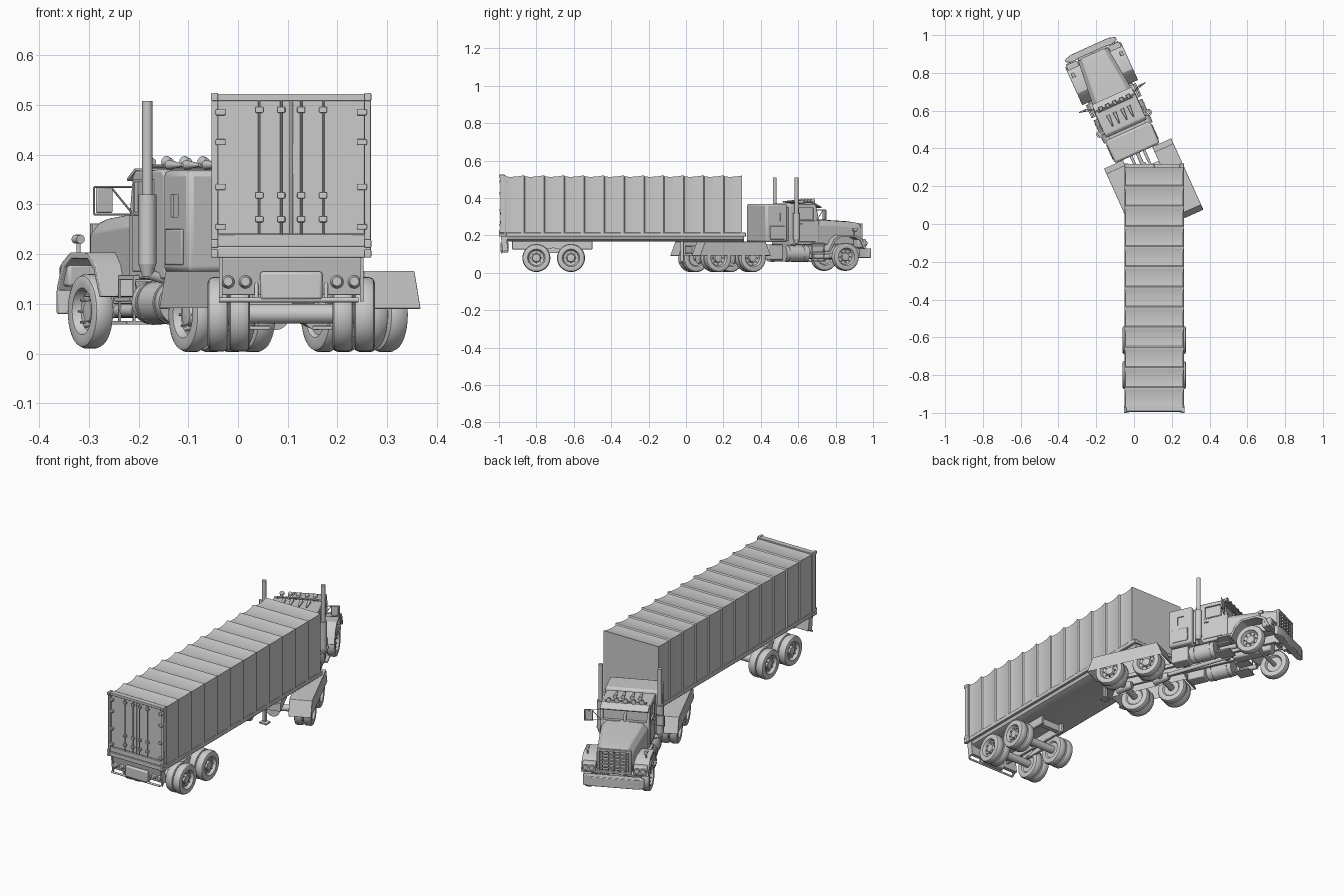
import bpy, bmesh, math
from mathutils import Matrix, Vector

# Each vehicle is built in its own frame (x sideways, y forward); the tractor is turned at the kingpin
TRAILER = Matrix.Translation((0.107, 0, 0))
TRACTOR = Matrix.Translation((0.19, -0.005, 0)) @ Matrix.Rotation(math.radians(24.3), 4, 'Z')


def finish(name, bm, M, bevel=0):
    bmesh.ops.recalc_face_normals(bm, faces=bm.faces)
    me = bpy.data.meshes.new(name)
    bm.to_mesh(me)
    bm.free()
    ob = bpy.data.objects.new(name, me)
    bpy.context.collection.objects.link(ob)
    ob.matrix_world = M
    if bevel:
        mod = ob.modifiers.new("bevel", 'BEVEL')
        mod.width, mod.segments, mod.limit_method = bevel, 2, 'ANGLE'
    return ob


def loft(bm, rings):
    loops = [[bm.verts.new(p) for p in r] for r in rings]
    n = len(loops[0])
    for a, b in zip(loops, loops[1:]):
        for i in range(n):
            bm.faces.new((a[i], a[(i + 1) % n], b[(i + 1) % n], b[i]))
    bm.faces.new(loops[0])
    bm.faces.new(loops[-1])


def lofted(name, rings, M, bevel=0):
    bm = bmesh.new()
    loft(bm, rings)
    return finish(name, bm, M, bevel)


def boxes(name, specs, M, bevel=0, mirror=False):
    bm = bmesh.new()
    for x0, x1, y0, y1, z0, z1 in specs:
        for a, b in ([(x0, x1), (-x1, -x0)] if mirror else [(x0, x1)]):
            loft(bm, [[(a, y0, z), (b, y0, z), (b, y1, z), (a, y1, z)] for z in (z0, z1)])
    return finish(name, bm, M, bevel)


def prism(name, prof, x0, x1, M, bevel=0, mirror=False):
    bm = bmesh.new()
    for s in ((1, -1) if mirror else (1,)):
        loft(bm, [[(s * x, y, z) for y, z in prof] for x in (x0, x1)])
    return finish(name, bm, M, bevel)


def rods(name, specs, M, mirror=False, seg=16):
    """Cylinders or cones: (start, end, radius[, end radius])."""
    bm = bmesh.new()
    for p, q, r, *r2 in specs:
        for s in ((1, -1) if mirror else (1,)):
            a, b = Vector((s * p[0], *p[1:])), Vector((s * q[0], *q[1:]))
            rot = (b - a).to_track_quat('Z', 'Y').to_matrix().to_4x4()
            bmesh.ops.create_cone(bm, cap_ends=True, segments=seg, radius1=r, radius2=r2[0] if r2 else r,
                                  depth=(b - a).length, matrix=Matrix.Translation((a + b) / 2) @ rot)
    return finish(name, bm, M)


def arch(name, outer, centre, k, x0, x1, M):
    c = Vector(centre)
    inner = [tuple(c + (Vector(p) - c) * k) for p in reversed(outer)]
    return prism(name, outer + inner, x0, x1, M, 0.002, True)


TYRE = [(0, -.012), (.040, -.012), (.046, -.019), (.064, -.021), (.071, -.018), (.075, -.010), (.075, .010),
        (.071, .018), (.064, .021), (.047, .019), (.044, .013), (.040, .004), (.024, .001), (.020, .012), (0, .014)]


def wheel(name, x, y, z, M, dish=1):
    """Revolved tyre and rim, plus a ring of wheel nuts."""
    s = 1 if x > 0 else -1
    bm = bmesh.new()
    seg = 36
    rings = [[(x + s * o * (dish if r < .045 else 1), y + max(r, 1e-4) * math.cos(t), z + max(r, 1e-4) * math.sin(t))
              for t in (2 * math.pi * i / seg for i in range(seg))] for r, o in TYRE]
    loft(bm, rings)
    for i in range(8):
        t = i * math.pi / 4
        bmesh.ops.create_cone(bm, cap_ends=True, segments=6, radius1=.003, radius2=.003, depth=.012, matrix=
                              Matrix.Translation((x + s * .006, y + .031 * math.cos(t), z + .031 * math.sin(t)))
                              @ Matrix.Rotation(math.pi / 2, 4, 'Y'))
    finish(name, bm, M)


# ---------------- trailer ----------------
N, Y0, Y1 = 12, -0.98, 0.30
rings = []
for i in range(N):
    for t, d in ((0, .007), (.07, .007), (.12, .002), (.3, 0), (.5, 0), (.75, .002), (.93, .005)):
        y = Y0 + (Y1 - Y0) * (i + t) / N
        rings.append([(-.151 - d, y, .212), (.151 + d, y, .212), (.151 + d, y, .513 + d), (-.151 - d, y, .513 + d)])
rings.append([(p[0], Y1, p[2]) for p in rings[0]])
lofted("corrugated_trailer_body", rings, TRAILER)
boxes("trailer_rear_frame", [(-.16, -.147, -.992, -.965, .2, .522), (.147, .16, -.992, -.965, .2, .522),
      (-.16, .16, -.992, -.965, .508, .522), (-.16, .16, -.995, -.96, .193, .215),
      (-.152, .152, -.990, -.96, .215, .24)], TRAILER, .002)
boxes("trailer_corner_blocks", [(.147, .161, -1, -.97, z, z + .016) for z in (.508, .213, .193)], TRAILER, .002, True)
boxes("rear_doors", [(.002, .147, -.984, -.97, .24, .508)], TRAILER, .002, True)
rods("door_lock_rods", [((x, -.989, .238), (x, -.989, .51), .0025) for x in (.02, .064)], TRAILER, True, 8)
boxes("rod_brackets", [(x - .008, x + .008, -.995, -.982, z - .006, z + .006)
      for x in (.02, .064) for z in (.27, .318, .49)], TRAILER, .002, True)
boxes("door_hinges", [(.132, .152, -.997, -.98, z - .006, z + .006) for z in (.255, .335, .425, .485)],
      TRAILER, .002, True)
boxes("trailer_floor_rails", [(.135, .157, -.98, .32, .193, .214), (.0, .14, -.98, .318, .196, .212)],
      TRAILER, .002, True)
lofted("trailer_belly", [[(-.145, y, .197), (-.138, y, .178), (-.11, y, .167), (.11, y, .167), (.138, y, .178),
       (.145, y, .197)] for y in (-.975, .31)], TRAILER)
# Rear lamp panel and underride guard
prism("rear_lamp_panel", [(-.985, .193), (-.96, .193), (-.95, .118), (-.97, .118)], -.145, .145, TRAILER, .002)
rods("tail_lamps", [((x, -.97, .145), (x, -.987, .145), .015, .009) for x in (.092, .127)], TRAILER, True, 20)
boxes("plate_box", [(-.063, .063, -.992, -.95, .108, .165)], TRAILER, .006)
rods("underride_guard", [((-.145, -.985, .108), (.135, -.985, .108), .005), ((.07, -.985, .108), (.07, -.96, .17), .004),
     ((-.07, -.985, .108), (-.07, -.96, .17), .004)], TRAILER)
prism("rear_side_brackets", [(-.99, .195), (-.955, .195), (-.965, .12), (-.98, .105)], .138, .145, TRAILER, 0, True)
# Trailer running gear
boxes("bogie_frame", [(.055, .07, -.93, -.5, .125, .17)], TRAILER, .003, True)
boxes("bogie_crossmembers", [(-.065, .065, y - .012, y + .012, .13, .165) for y in (-.9, -.71, -.53)], TRAILER)
prism("trailer_leaf_springs", [(-.80, .105), (-.615, .105), (-.66, .125), (-.71, .135), (-.76, .125)],
      .078, .092, TRAILER, 0, True)
rods("trailer_axles", [((-.155, y, .08), (.155, y, .08), .02) for y in (-.80, -.615)], TRAILER)
for n, y in (("rear", -.80), ("front", -.615)):
    for side, s in (("left", -1), ("right", 1)):
        wheel(f"trailer_{n}_{side}_outer_wheel", s * .147, y, .079, TRAILER)
        wheel(f"trailer_{n}_{side}_inner_wheel", s * .104, y, .079, TRAILER)
# Parking legs behind the tractor
boxes("parking_legs", [(.055, .07, -.03, -.012, .06, .17), (.042, .083, -.04, -.002, .048, .056)], TRAILER, .002, True)

# ---------------- tractor chassis ----------------
M = TRACTOR
boxes("tractor_frame_rails", [(.03, .045, .02, 1.0, .1, .145)], M, .002, True)
boxes("tractor_crossmembers", [(-.035, .035, y, y + .02, .105, .14) for y in (.02, .2, .44, .66, .95)], M)
rods("fifth_wheel", [((0, .2, .148), (0, .2, .166), .075)], M, False, 32)
rods("tractor_axles", [((-.17, y, .079), (.17, y, .079), .016) for y in (.115, .318)]
     + [((-.14, .877, .083), (.14, .877, .083), .011)], M)
for n, y in (("rear", .115), ("middle", .318)):
    rods(n + "_differential", [((0, y - .04, .079), (0, y + .04, .079), .032, .018)], M)
    for side, s in (("left", -1), ("right", 1)):
        wheel(f"tractor_{n}_{side}_outer_wheel", s * .168, y, .078, M)
        wheel(f"tractor_{n}_{side}_inner_wheel", s * .124, y, .078, M)
wheel("steer_wheel_left", -.138, .877, .085, M, .6)
wheel("steer_wheel_right", .138, .877, .085, M, .6)
rods("drive_shaft", [((0, .3, .085), (0, .75, .11), .01)], M)
boxes("engine_sump", [(-.03, .03, .72, .93, .075, .15)], M, .01)
arch("rear_mudguards", [(0, .09), (.03, .166), (.385, .166), (.416, .09)], (.208, .09), .965, .085, .195, M)
rods("fuel_tanks", [((.098, .535, .102), (.098, .67, .102), .043)], M, True, 28)
rods("tank_straps", [((.098, y, .102), (.098, y + .008, .102), .045) for y in (.555, .64)], M, True, 28)
boxes("battery_boxes", [(.06, .125, .43, .52, .07, .15)], M, .005, True)
boxes("cab_steps", [(.07, .145, .685, .76, .058, .066), (.07, .138, .685, .76, .105, .113), (.07, .13, .685, .76, .148, .158),
      (.125, .13, .685, .69, .06, .155), (.125, .13, .755, .76, .06, .155)], M, .001, True)
rods("air_tanks", [((.115, .70, .086), (.115, .79, .086), .013)], M, True)

# ---------------- cab and sleeper ----------------
sleeper = boxes("sleeper", [(-.13, .13, .416, .545, .163, .368)], M, .012)
cab = prism("cab", [(.56, .15), (.56, .358), (.575, .37), (.705, .368), (.718, .358), (.735, .275), (.735, .15)],
            -.118, .118, M, .005)
cut = boxes("window_cutter", [(.113, .13, .615, .70, .285, .345), (.125, .14, .468, .5, .275, .32),
            (.006, .105, .716, .76, .288, .345)], M, 0, True)
cut.hide_render = True
cut.hide_set(True)
for ob in (cab, sleeper):
    mod = ob.modifiers.new("windows", 'BOOLEAN')
    mod.object, mod.operation, mod.solver = cut, 'DIFFERENCE', 'EXACT'
boxes("door_panels", [(.116, .121, .605, .712, .165, .278)], M, .003, True)
boxes("sleeper_locker_doors", [(.128, .134, .44, .525, .178, .25)], M, .003, True)
boxes("door_handles", [(.12, .127, .612, .634, .255, .262)], M, .001, True)
boxes("cab_sleeper_joint", [(-.105, .105, .54, .565, .17, .35)], M)
prism("sun_visor", [(.705, .368), (.712, .372), (.75, .352), (.748, .347)], -.115, .115, M)
boxes("window_trim", [(.117, .121, .611, .615, .28, .35), (.117, .121, .70, .704, .28, .35),
      (.117, .121, .611, .704, .345, .35), (.117, .121, .611, .704, .28, .285)], M, 0, True)
# Roof lamps, horns and lamp bar
rods("roof_lamps", [((x, .70, .385), (x, .722, .385), .007, .012) for x in (-.08, -.04, 0, .04, .08)], M)
rods("roof_lamp_bar", [((-.1, .70, .376), (.1, .70, .376), .004)] +
     [((s * .095, .70, .365), (s * .095, .70, .378), .004) for s in (-1, 1)], M, False, 10)
rods("air_horns", [((x, .60, .379), (x, .665, .379), .003, .010) for x in (.022, .06)], M, True)
# Exhaust stacks with mufflers and elbows
rods("exhaust_stacks", [((.142, .59, .31), (.142, .59, .508), .0105), ((.142, .59, .18), (.142, .59, .32), .018),
     ((.142, .59, .155), (.142, .59, .18), .010, .018), ((.142, .59, .16), (.05, .59, .135), .010)], M, True, 24)
# Mirrors
boxes("mirrors", [(.152, .188, .735, .743, .283, .333)], M, .003, True)
rods("mirror_arms", [((.115, .72, .335), (.192, .74, .335), .002), ((.115, .72, .28), (.192, .74, .28), .002),
     ((.192, .74, .28), (.192, .74, .335), .002), ((.115, .72, .28), (.155, .74, .335), .002)], M, True, 8)

# ---------------- hood and front ----------------
lofted("hood", [[(-w, y, .15), (w, y, .15), (w, y, zt - .03), (w - .022, y, zt - .004), (0, y, zt),
       (-w + .022, y, zt - .004), (-w, y, zt - .03)] for y, w, zt in
       ((.73, .112, .288), (.80, .106, .284), (.95, .09, .275), (.995, .086, .268))], M, .004)
boxes("grille_surround", [(.070, .082, .99, 1.006, .14, .26), (0, .082, .99, 1.006, .25, .262),
      (0, .082, .99, 1.006, .138, .15)], M, .002, True)
boxes("grille_bars", [(-.07, .07, .99, 1.003, z, z + .004) for z in (.165, .182, .199, .216, .233)]
      + [(x - .002, x + .002, .99, 1.004, .15, .25) for x in (-.056, -.028, 0, .028, .056)], M)
arch("front_fenders", [(.768, .115), (.800, .178), (.835, .203), (.925, .203), (.965, .183), (.99, .13)],
     (.88, .1), .88, .08, .162, M)
boxes("headlamp_pods", [(.09, .155, .945, .995, .135, .18)], M, .006, True)
rods("headlamps", [((x, .985, .158), (x, 1.002, .158), .014, .012) for x in (.108, .138)], M, True, 20)
rods("fender_marker_lamps", [((.14, .93, .2), (.14, .93, .222), .004), ((.14, .92, .23), (.14, .945, .23), .009)], M, True)
lofted("front_bumper", [[(-.148, 1.012, z), (-.125, 1.0, z), (.125, 1.0, z), (.148, 1.012, z), (.146, 1.026, z),
       (.11, 1.037, z), (-.11, 1.037, z), (-.146, 1.026, z)] for z in (.08, .13)], M, .003)
boxes("bumper_mounts", [(.03, .05, .97, 1.01, .09, .125)], M, 0, True)

# Smooth shading with crisp edges
bpy.ops.object.select_all(action='DESELECT')
for ob in bpy.context.scene.objects:
    if ob.type == 'MESH' and ob is not cut:
        ob.select_set(True)
        bpy.context.view_layer.objects.active = ob
bpy.ops.object.shade_smooth_by_angle(angle=math.radians(35))
